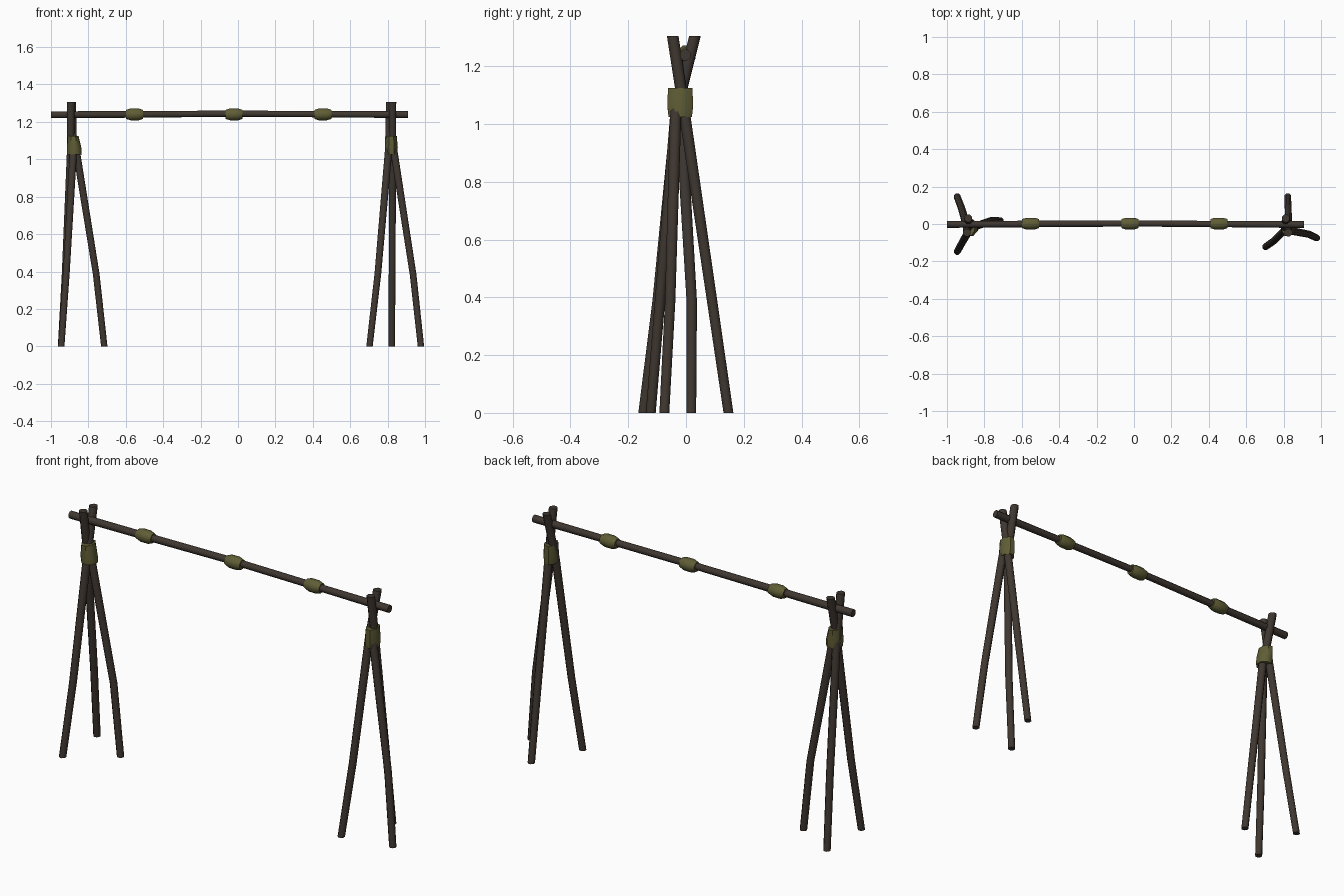
import bpy, bmesh, math
from mathutils import Vector

if "Cube" in bpy.data.objects:
    bpy.data.objects.remove(bpy.data.objects["Cube"])


def material(name, rgb):
    m = bpy.data.materials.new(name)
    m.diffuse_color = (*rgb, 1)
    m.use_nodes = True
    m.node_tree.nodes["Principled BSDF"].inputs["Base Color"].default_value = m.diffuse_color
    return m


WOOD = material("dark brown wood", (0.050, 0.038, 0.030))
ROPE = material("olive binding", (0.115, 0.110, 0.036))


def tube(name, stations, mat, sides=8, normal=None):
    """Capped tube; stations are (centre, radius) or (centre, (ru, rv)).
    With a fixed normal, every ring stays in that plane."""
    bm = bmesh.new()
    pts = [Vector(s[0]) for s in stations]
    rings = []
    for i, (p, (_, r)) in enumerate(zip(pts, stations)):
        d = Vector(normal) if normal else pts[min(i + 1, len(pts) - 1)] - pts[max(i - 1, 0)]
        d.normalize()
        ref = Vector((0, 1, 0)) if abs(d.y) < 0.8 else Vector((1, 0, 0))
        u = ref.cross(d).normalized()
        v = d.cross(u)
        ru, rv = r if isinstance(r, tuple) else (r, r)
        ring = []
        for k in range(sides):
            a = 2 * math.pi * (k + 0.5) / sides
            ring.append(bm.verts.new(p + u * ru * math.cos(a) + v * rv * math.sin(a)))
        rings.append(ring)
    for a, b in zip(rings, rings[1:]):
        for k in range(sides):
            j = (k + 1) % sides
            bm.faces.new((a[k], a[j], b[j], b[k]))
    bm.faces.new(rings[0][::-1])
    bm.faces.new(rings[-1])
    bmesh.ops.recalc_face_normals(bm, faces=bm.faces)
    me = bpy.data.meshes.new(name)
    bm.to_mesh(me)
    bm.free()
    me.materials.append(mat)
    ob = bpy.data.objects.new(name, me)
    bpy.context.collection.objects.link(ob)
    bpy.context.view_layer.objects.active = ob
    for o in bpy.context.selected_objects:
        o.select_set(False)
    ob.select_set(True)
    bpy.ops.object.shade_smooth_by_angle(angle=math.radians(50))
    return ob


# Tripod poles: two cross at the binding and fork, the third ends inside it
UP = (0, 0, 1)
POLES = {
    "left_back_leg": [(-.946, .147, 0), (-.924, .09, .39), (-.895, -.007, 1.05), (-.893, -.046, 1.305)],
    "left_front_leg": [(-.945, -.148, 0), (-.918, -.098, .39), (-.880, -.032, 1.05), (-.886, .031, 1.305)],
    "left_inner_leg": [(-.715, .018, 0), (-.758, .020, .385), (-.862, -.018, 1.03), (-.875, -.02, 1.11)],
    "right_back_leg": [(.822, .147, 0), (.824, .09, .39), (.826, -.007, 1.05), (.826, -.046, 1.305)],
    "right_front_leg": [(.703, -.122, 0), (.748, -.09, .39), (.805, -.034, 1.05), (.812, .031, 1.305)],
    "right_outer_leg": [(.978, -.075, 0), (.936, -.055, .385), (.836, -.036, 1.03), (.82, -.03, 1.11)],
}
for name, path in POLES.items():
    tube(name, [(p, 0.0185 + 0.0025 * p[2]) for p in path], WOOD, normal=UP)

# Tripod bindings
tube("left_leg_binding", [((-.874, -.02, 1.025), (.042, .044)), ((-.876, -.02, 1.06), (.042, .048)),
                          ((-.881, -.02, 1.125), (.031, .046))], ROPE, normal=UP)
tube("right_leg_binding", [((.820, -.02, 1.025), (.034, .044)), ((.820, -.02, 1.065), (.037, .048)),
                           ((.820, -.02, 1.125), (.031, .046))], ROPE, normal=UP)

# Crossbar
tube("crossbar", [((-1, -.002, 1.238), .020), ((-.55, 0, 1.24), .019), ((-.02, .003, 1.244), .018),
                  ((.455, 0, 1.241), .018), ((.91, -.003, 1.239), .020)], WOOD, normal=(1, 0, 0))

# Crossbar bindings
for i, (x, z) in enumerate([(-.553, 1.24), (-.021, 1.24), (.454, 1.24)]):
    tube(f"crossbar_binding_{i + 1}",
         [((x + dx, .002, z), r) for dx, r in ((-.046, .026), (-.022, .034), (.022, .034), (.046, .026))],
         ROPE, normal=(1, 0, 0))
